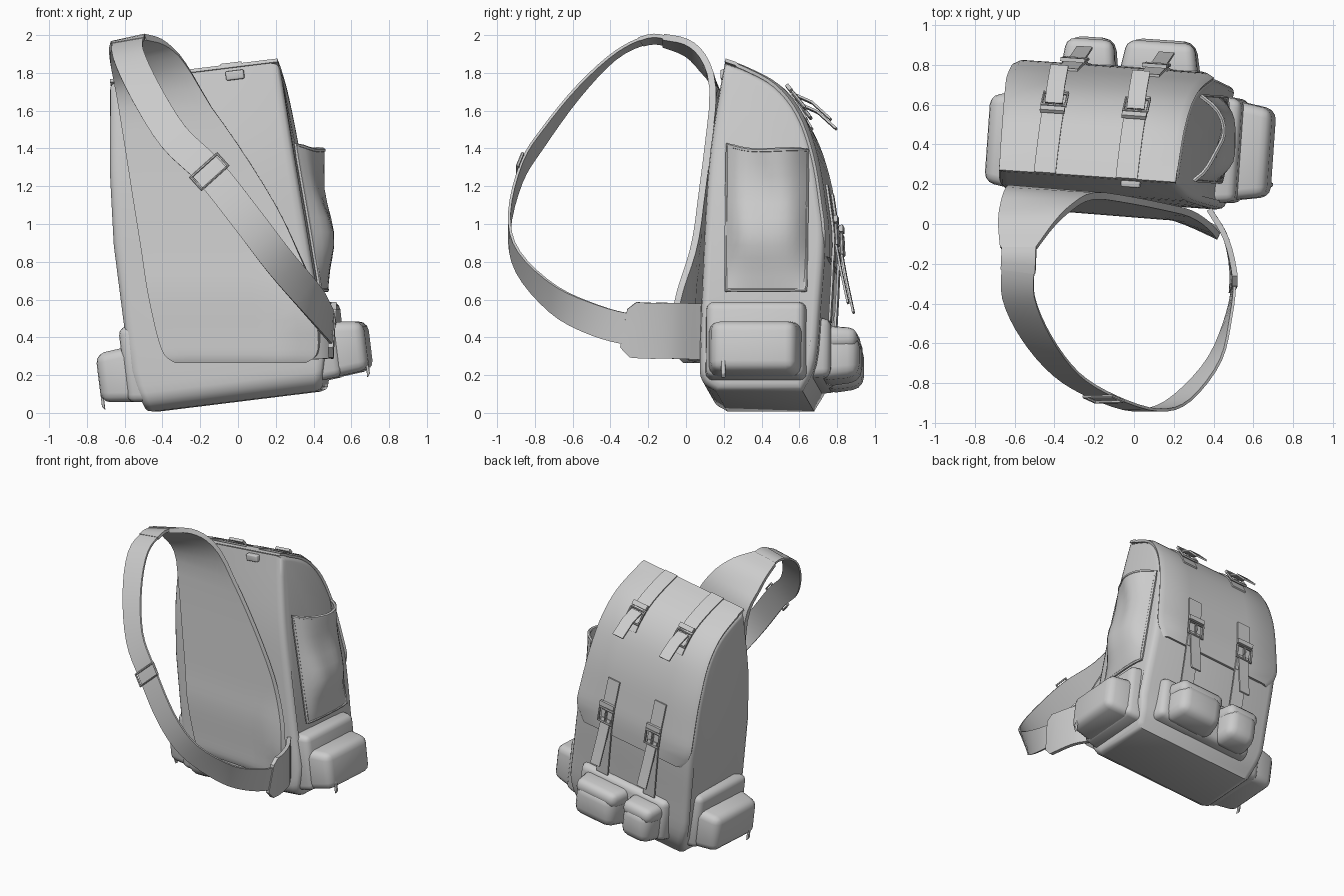
import bpy, bmesh, math
from mathutils import Vector, Matrix

if "Cube" in bpy.data.objects:
    bpy.data.objects.remove(bpy.data.objects["Cube"])

GREY = bpy.data.materials.new("grey canvas")
GREY.diffuse_color = (0.6, 0.6, 0.6, 1)
GREY.use_nodes = True
GREY.node_tree.nodes["Principled BSDF"].inputs["Base Color"].default_value = GREY.diffuse_color

# The bag leans sideways and is turned slightly
BAG = (Matrix.Translation((-0.035, 0, 0.06)) @ Matrix.Rotation(math.radians(-4), 4, 'Z')
       @ Matrix.Rotation(math.radians(-7), 4, 'Y'))
WORLD = Matrix.Identity(4)


def finish(ob, angle=40):
    """Apply modifiers, set material and shading."""
    bpy.ops.object.select_all(action='DESELECT')
    ob.select_set(True)
    bpy.context.view_layer.objects.active = ob
    bpy.ops.object.convert(target='MESH')
    ob = bpy.context.object
    ob.data.materials.clear()
    ob.data.materials.append(GREY)
    bpy.ops.object.shade_smooth_by_angle(angle=math.radians(angle))


def link(name, data, mat):
    ob = bpy.data.objects.new(name, data)
    ob.matrix_world = mat
    bpy.context.collection.objects.link(ob)
    return ob


def add(name, bm, mat=BAG):
    bmesh.ops.recalc_face_normals(bm, faces=bm.faces)
    me = bpy.data.meshes.new(name)
    bm.to_mesh(me)
    bm.free()
    return link(name, me, mat)


def spline(pts, n=4):
    """Catmull-Rom through points of any dimension."""
    p = [Vector(q) for q in pts]
    p = [2 * p[0] - p[1]] + p + [2 * p[-1] - p[-2]]
    out = []
    for a, b, c, d in zip(p, p[1:], p[2:], p[3:]):
        for k in range(n):
            t = k / n
            out.append(0.5 * (2 * b + (c - a) * t + (2 * a - 5 * b + 4 * c - d) * t * t
                              + (3 * b - a - 3 * c + d) * t ** 3))
    return out + [p[-2]]


def skin(rows, closed):
    bm = bmesh.new()
    vs = [[bm.verts.new(p) for p in r] for r in rows]
    n = len(vs[0])
    for r, s in zip(vs, vs[1:]):
        for i in range(n if closed else n - 1):
            j = (i + 1) % n
            bm.faces.new((r[i], r[j], s[j], s[i]))
    if closed:
        bm.faces.new(vs[0])
        bm.faces.new(vs[-1])
    return bm


def grid(name, rows, thick, mat=BAG):
    """Sheet from rows of points, given thickness."""
    ob = add(name, skin(rows, False), mat)
    m = ob.modifiers.new("thickness", 'SOLIDIFY')
    m.thickness, m.offset = thick, 0
    finish(ob)


def pouch(name, lo, hi, axis, sign, taper=0.8, bevel=0.04):
    """Rounded box whose outer face along an axis is smaller."""
    lo, hi = Vector(lo), Vector(hi)
    c, h = (lo + hi) / 2, (hi - lo) / 2
    bm = bmesh.new()
    bmesh.ops.create_cube(bm, size=2)
    for v in bm.verts:
        k = taper if v.co[axis] * sign > 0 else 1
        v.co = Vector([c[i] + v.co[i] * h[i] * (1 if i == axis else k) for i in range(3)])
    ob = add(name, bm)
    m = ob.modifiers.new("round", 'BEVEL')
    m.width, m.segments = bevel, 3
    finish(ob, 50)


def tube(name, pts, r, cyclic=False, mat=BAG):
    cu = bpy.data.curves.new(name, 'CURVE')
    cu.dimensions, cu.bevel_depth, cu.bevel_resolution = '3D', r, 1
    s = cu.splines.new('POLY')
    s.points.add(len(pts) - 1)
    for p, q in zip(s.points, pts):
        p.co = (*q, 1)
    s.use_cyclic_u = cyclic
    finish(link(name, cu, mat))


def frame(name, c, u, v, r=0.008, mat=BAG):
    """Rectangular wire buckle."""
    c, u, v = Vector(c), Vector(u), Vector(v)
    tube(name, [c - u - v, c + u - v, c + u + v, c - u + v], r, True, mat)


# Bag body: side profile lofted across the width
back = spline([(0.22, 1.755), (0.34, 1.71), (0.5, 1.62), (0.62, 1.47), (0.70, 1.25),
               (0.745, 1.0), (0.765, 0.8), (0.745, 0.45), (0.72, 0.15), (0.65, 0.0)])
front = spline([(0.19, 0.0), (0.115, 0.06), (0.105, 0.22), (0.125, 0.9), (0.15, 1.3), (0.215, 1.74)])
profile = back + front[:-1]
# Half widths by height: height, left, right
WIDTHS = [(0, 0.48, 0.48), (0.2, 0.525, 0.525), (0.9, 0.53, 0.495), (1.3, 0.505, 0.475),
          (1.76, 0.455, 0.455)]


def half(z, side=1):
    k = 2 if side > 0 else 1
    for a, b in zip(WIDTHS, WIDTHS[1:]):
        if z <= b[0]:
            return a[k] + (b[k] - a[k]) * (z - a[0]) / (b[0] - a[0])
    return WIDTHS[-1][k]


R = 0.04
steps = [(1, R), (0.985, R * 0.5), (0.96, R * 0.2), (0.9, 0)]
steps = [(-x, i) for x, i in steps] + steps[::-1]
rings = []
for k, inset in steps:
    rings.append([(k * half(z, k), 0.43 + (y - 0.43) * (1 - inset / 0.32),
                   0.87 + (z - 0.87) * (1 - inset / 0.87)) for y, z in profile])
finish(add("bag_body", skin(rings, True)))


# Point on the back curve, moved outward
def on_back(i, off):
    a, b = back[max(i - 1, 0)], back[min(i + 1, len(back) - 1)]
    t = (b - a).normalized()
    return Vector((0, back[i].x - t.y * off, back[i].y + t.x * off))


# Flap over the back with rounded lower corners
rows = []
for i in range(0, 26):
    p = on_back(i, 0.012)
    cut = {25: 0.07, 24: 0.015}.get(i, 0)
    curl = -0.02 if i > 2 else 0
    rows.append([((half(p.z, f) * 0.985 - cut) * f, p.y + (curl if abs(f) == 1 else 0), p.z)
                 for f in (-1, -0.93, -0.5, 0, 0.5, 0.93, 1)])
grid("flap", rows, 0.018)


def band(name, x, path, w, thick=0.012):
    grid(name, [[(x - w, p[-2], p[-1]), (x + w, p[-2], p[-1])] for p in path], thick)


# Buckled straps: one pair over the top, one pair at the flap edge
for side, x in (("left", -0.215), ("right", 0.2)):
    band(side + "_top_strap", x, [on_back(i, 0.024) for i in range(0, 13)], 0.055)
    band(side + "_top_strap_tail", x, [(0.58, 1.61), (0.67, 1.57), (0.77, 1.48)], 0.045)
    band(side + "_low_strap", x, [on_back(i, 0.028) for i in range(18, 26)], 0.05)
    band(side + "_low_strap_tail", x, [(0.80, 0.84), (0.83, 0.68), (0.87, 0.50)], 0.04)
    band(side + "_pocket_strap", x, [(0.79, 0.78), (0.785, 0.6), (0.775, 0.40)], 0.05)
    for part, i in (("top", 10), ("low", 23)):
        c = on_back(i, 0.045)
        t = (on_back(i + 1, 0.045) - on_back(i - 1, 0.045)).normalized()
        c.x = x
        frame(f"{side}_{part}_buckle", c, (0.06, 0, 0), t * 0.05, 0.009)
        frame(f"{side}_{part}_buckle_pin", c, (0.006, 0, 0), t * 0.05, 0.006)
        band(f"{side}_{part}_keeper", x, [c - t * 0.10, c - t * 0.065], 0.062, 0.02)

# Small loop at the top of the front
pouch("top_loop", (0.165, 0.185, 1.69), (0.265, 0.225, 1.74), 1, -1, 0.95, 0.008)

# Pockets on the back
pouch("back_pocket_base", (-0.39, 0.66, 0.08), (0.41, 0.79, 0.41), 1, 1, 0.93)
for n, x0, x1, d in (("large", -0.055, 0.345, 0.935), ("small", -0.35, -0.075, 0.925)):
    pouch(f"back_pouch_{n}", (x0, 0.72, 0.075), (x1, d, 0.35), 1, 1, 0.8, 0.06)
    pouch(f"back_pouch_{n}_lid", (x0 - 0.005, 0.72, 0.24), (x1 + 0.005, d - 0.01, 0.37), 1, 1, 0.83, 0.045)

# Lower side pockets with zip pulls
for side, s, dy, dx in (("left", -1, -0.025, -0.015), ("right", 1, 0, 0.015)):
    def sp(name, x0, x1, y0, y1, z0, z1, t, b):
        a, c = sorted((s * (x0 + dx), s * (x1 + dx)))
        pouch(f"{side}_{name}", (a, y0 + dy, z0), (c, y1 + dy, z1), 0, s, t, b)
    sp("pocket_base", 0.42, 0.575, 0.13, 0.68, 0.05, 0.475, 0.93, 0.04)
    sp("pocket_front", 0.5, 0.715, 0.15, 0.66, 0.06, 0.36, 0.86, 0.05)
    sp("zip_pull", 0.70, 0.715, 0.235, 0.26, 0.04, 0.17, 0.7, 0.003)

# Tall open pocket on the right side: height fraction, bulge
BULGE = spline([(0, 0.015), (0.15, 0.05), (0.4, 0.115), (0.72, 0.095), (1, 0.125)], 3)
rows = []
for v, b in BULGE:
    row = []
    for k in range(13):
        u = -1 + k / 6
        z = 0.53 + 0.735 * v + 0.03 * v * u * u * (1 - 0.5 * u)
        fold = 1 - 0.35 * max(0, math.sin(2.2 * u + 3 * v)) * v
        row.append((half(z) + 0.012 + b * (1 - abs(u) ** 3) * fold, 0.455 + 0.21 * u, z))
    rows.append(row)
grid("tall_side_pocket", rows, 0.014)
tube("tall_pocket_piping", [r[0] for r in rows] + rows[-1][1:-1] + [r[-1] for r in rows[::-1]]
     + rows[0][-2:0:-1], 0.012, True)

# Back pad lying on the bag and rising into the sling: z, left x, right x, y
PAD = [(0.27, -0.33, 0.36, 0.07), (0.31, -0.39, 0.42, 0.06), (0.42, -0.43, 0.43, 0.06),
       (0.65, -0.48, 0.40, 0.06), (0.85, -0.51, 0.32, 0.08), (1.1, -0.55, 0.20, 0.1),
       (1.42, -0.60, 0.0, 0.125), (1.7, -0.645, -0.2, 0.135), (1.84, -0.67, -0.31, 0.085),
       (1.93, -0.68, -0.4, 0.0), (1.975, -0.67, -0.49, -0.12)]
rows = []
for z, a, b, y in spline(PAD, 3):
    row = []
    for k in range(9):
        x = a + (b - a) * k / 8
        lift = max(0, x - 0.22) * 0.4 * max(0, 1 - abs(z - 0.5) / 0.5)
        up = min(1, max(0, (z - 1.65) / 0.2))
        row.append((x, y - 0.08 * (1 - up) * (x + 0.1) - lift, z + 0.22 * up * (x + 0.56)))
    rows.append(row)
grid("back_pad", rows, 0.035, WORLD)

# Sling strap: centre path and twisting width direction
SLING = [(-0.575, -0.08, 1.965), (-0.58, -0.2, 1.975), (-0.58, -0.37, 1.895), (-0.49, -0.57, 1.7),
         (-0.34, -0.755, 1.46), (-0.15, -0.87, 1.275), (0.06, -0.935, 1.01), (0.22, -0.89, 0.8),
         (0.39, -0.7, 0.6), (0.47, -0.48, 0.49), (0.50, -0.28, 0.44), (0.465, -0.08, 0.435),
         (0.38, 0.07, 0.43)]
DIRS = [(1, 0, 0.22), (1, 0, 0.22), (1, 0, 0.22), (0.9, 0, 0.4), (0.8, 0, 0.6), (0.77, 0, 0.63),
        (0.77, 0, 0.63), (0.65, 0, 0.75), (0.4, 0, 0.9), (0.15, 0, 1), (0.05, 0, 1), (0, 0, 1),
        (0, 0, 1)]
path, dirs = spline(SLING), spline(DIRS)


def sling_rows(i0, i1, w, cut=0):
    """Cross rows of the sling; cut narrows the first row."""
    out = []
    for i in range(i0, i1):
        t = (path[min(i + 1, len(path) - 1)] - path[max(i - 1, 0)]).normalized()
        d = (dirs[i] - t * dirs[i].dot(t)).normalized() * (w - (cut if i == i0 else 0))
        out.append([path[i] - d, path[i], path[i] + d])
    return out


grid("sling_strap", sling_rows(0, len(path), 0.083), 0.014, WORLD)
grid("sling_lower_tab", sling_rows(39, len(path), 0.148, 0.045), 0.028, WORLD)
grid("sling_upper_tab", sling_rows(0, 6, 0.088), 0.02, WORLD)

# Slider on the sling, resting on the outside
a, c, b = sling_rows(20, 21, 0.095)[0]
along = (path[21] - path[19]).normalized()
out = along.cross((b - a).normalized())
out *= 1 if out.dot(c - Vector((-0.1, -0.1, 1.2))) > 0 else -1
frame("sling_slider", c + out * 0.01, (b - a) / 2, along * 0.045, 0.009, WORLD)
